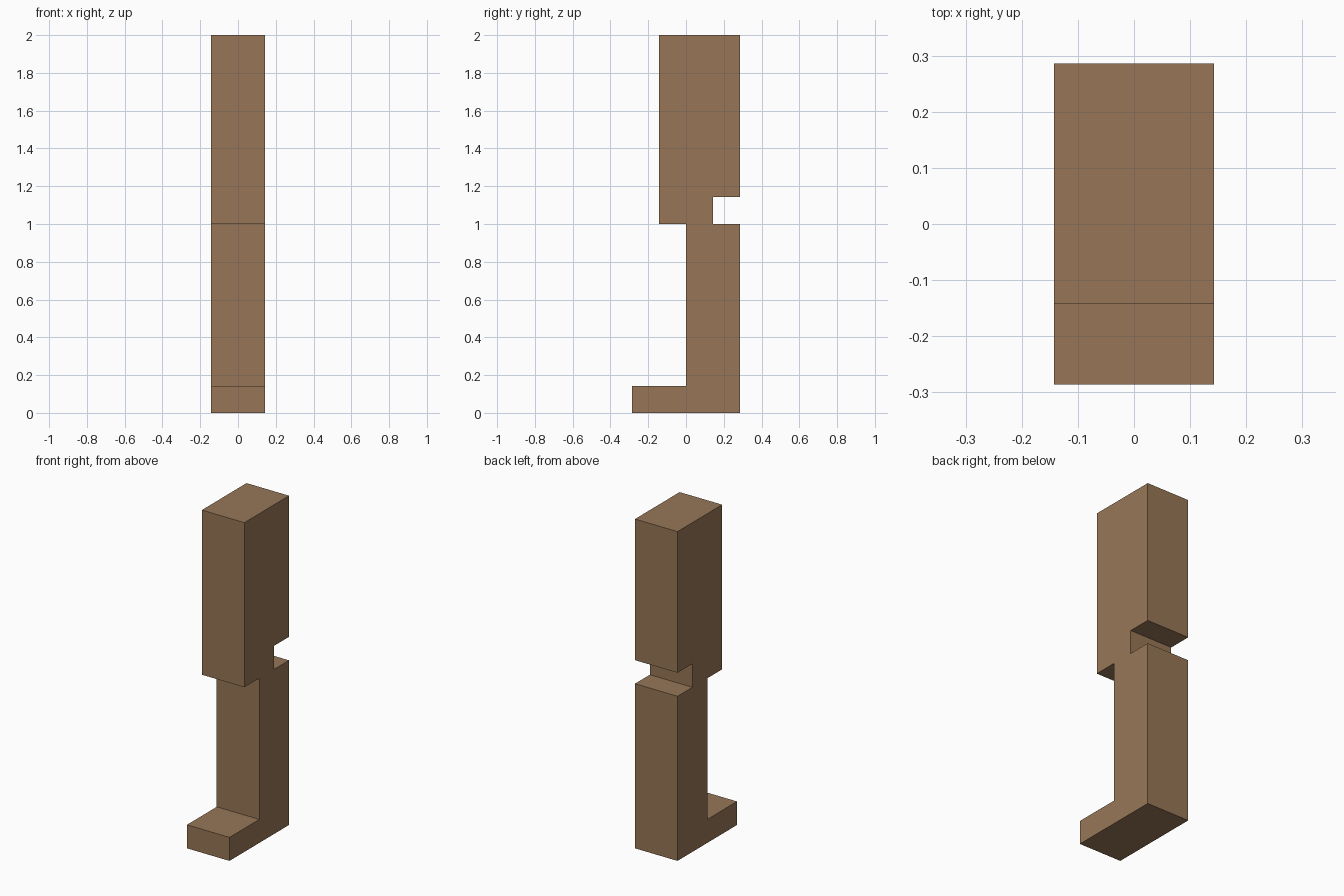
import bpy
import bmesh

if "Cube" in bpy.data.objects:
    bpy.data.objects.remove(bpy.data.objects["Cube"])

U = 1 / 7  # grid step of the model

wood = bpy.data.materials.new("brown")
wood.diffuse_color = (0.31, 0.183, 0.095, 1)
wood.use_nodes = True
wood.node_tree.nodes["Principled BSDF"].inputs["Base Color"].default_value = wood.diffuse_color

# Side profile (y, z): foot, shin, overhanging thigh, notch behind the knee
profile = [(-2 * U, 0), (2 * U, 0), (2 * U, 1), (U, 1), (U, 1 + U), (2 * U, 1 + U),
           (2 * U, 2), (-U, 2), (-U, 1), (0, 1), (0, U), (-2 * U, U)]

# Extrude the profile across the width
bm = bmesh.new()
side = bm.faces.new([bm.verts.new((-U, y, z)) for y, z in profile])
out = bmesh.ops.extrude_face_region(bm, geom=[side], use_keep_orig=True)
moved = [g for g in out["geom"] if isinstance(g, bmesh.types.BMVert)]
bmesh.ops.translate(bm, verts=moved, vec=(2 * U, 0, 0))
bmesh.ops.recalc_face_normals(bm, faces=bm.faces)

mesh = bpy.data.meshes.new("leg")
bm.to_mesh(mesh)
bm.free()
mesh.materials.append(wood)
leg = bpy.data.objects.new("leg", mesh)
bpy.context.collection.objects.link(leg)
